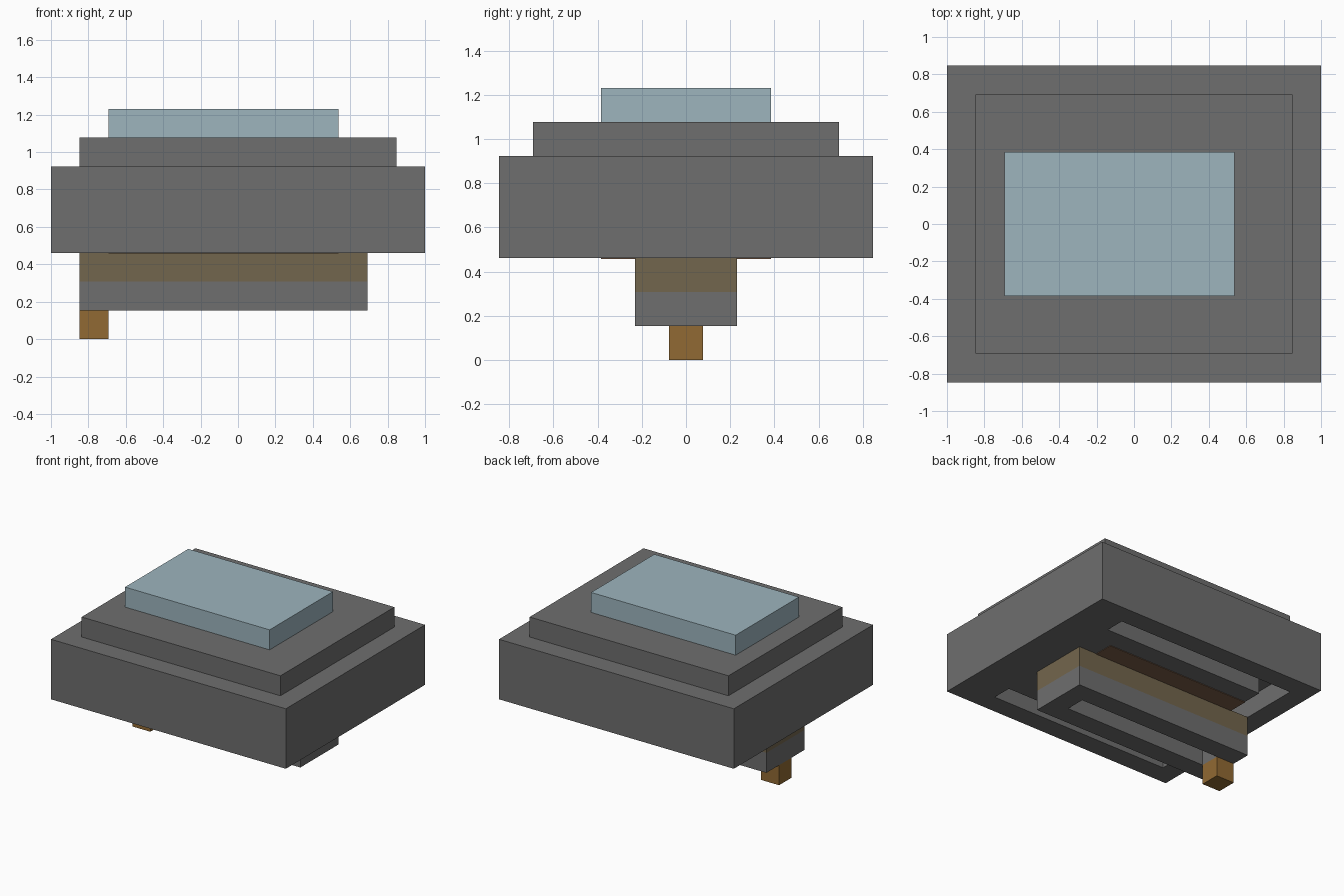
import bpy
import bmesh

cube = bpy.data.objects.get("Cube")
if cube:
    bpy.data.objects.remove(cube, do_unlink=True)

U = 2 / 13  # one grid step


def material(name, rgb):
    mat = bpy.data.materials.new(name)
    mat.use_nodes = True
    color = (*rgb, 1)
    mat.diffuse_color = color
    mat.node_tree.nodes["Principled BSDF"].inputs["Base Color"].default_value = color
    return mat


grey = material("dark grey", (0.156, 0.156, 0.156))
blue = material("pale blue", (0.337, 0.462, 0.515))
tan = material("dull tan", (0.171, 0.133, 0.074))
bronze = material("bronze", (0.283, 0.144, 0.033))
brown = material("red brown", (0.20, 0.11, 0.065))


def prism(name, outline, z0, z1, mat=None):
    """Extrude a flat outline, given in grid steps, from z0 to z1."""
    bm = bmesh.new()
    face = bm.faces.new([bm.verts.new((x * U, y * U, z0 * U)) for x, y in outline])
    grown = bmesh.ops.extrude_face_region(bm, geom=[face])["geom"]
    top = [g for g in grown if isinstance(g, bmesh.types.BMVert)]
    bmesh.ops.translate(bm, verts=top, vec=(0, 0, (z1 - z0) * U))
    bmesh.ops.recalc_face_normals(bm, faces=bm.faces[:])
    mesh = bpy.data.meshes.new(name)
    bm.to_mesh(mesh)
    bm.free()
    obj = bpy.data.objects.new(name, mesh)
    bpy.context.collection.objects.link(obj)
    if mat:
        mesh.materials.append(mat)
    return obj


def box(name, x0, x1, half_y, z0, z1, mat=None):
    outline = [(x0, -half_y), (x1, -half_y), (x1, half_y), (x0, half_y)]
    return prism(name, outline, z0, z1, mat)


def cut(target, cutter):
    cutter.hide_render = True
    mod = target.modifiers.new("slot", "BOOLEAN")
    mod.operation = "DIFFERENCE"
    mod.solver = "EXACT"
    mod.object = cutter
    bpy.context.view_layer.objects.active = target
    bpy.ops.object.modifier_apply(modifier=mod.name)
    bpy.data.objects.remove(cutter, do_unlink=True)


# Main housing with a U-shaped slot in its underside
housing = box("housing", -6.5, 6.5, 5.5, 3, 6, grey)
half = [(4.5, 3.5), (4.5, 4.5), (-5.5, 4.5)]
inner = (-4.5, 3.5)
u_shape = [inner] + half + [(x, -y) for x, y in reversed(half)] + [(inner[0], -inner[1])]
cut(housing, prism("slot_cutter", u_shape, 2.5, 4))

# Stepped top
box("top_step", -5.5, 5.5, 4.5, 6, 7, grey)
box("glass_panel", -4.5, 3.5, 2.5, 7, 8, blue)

# Flush underside plate around the keel
box("underside_plate", -4.5, 3.5, 2.5, 2.97, 3, brown)

# Keel: tan upper layer, slotted grey lower layer
box("keel_upper", -5.5, 4.5, 1.5, 2, 3, tan)
keel_lower = box("keel_lower", -5.5, 4.5, 1.5, 1, 2, grey)
cut(keel_lower, box("groove_cutter", -4.5, 3.5, 0.5, 0.5, 2.5))

# Peg under the end of the keel
box("peg", -5.5, -4.5, 0.5, 0, 1, bronze)
